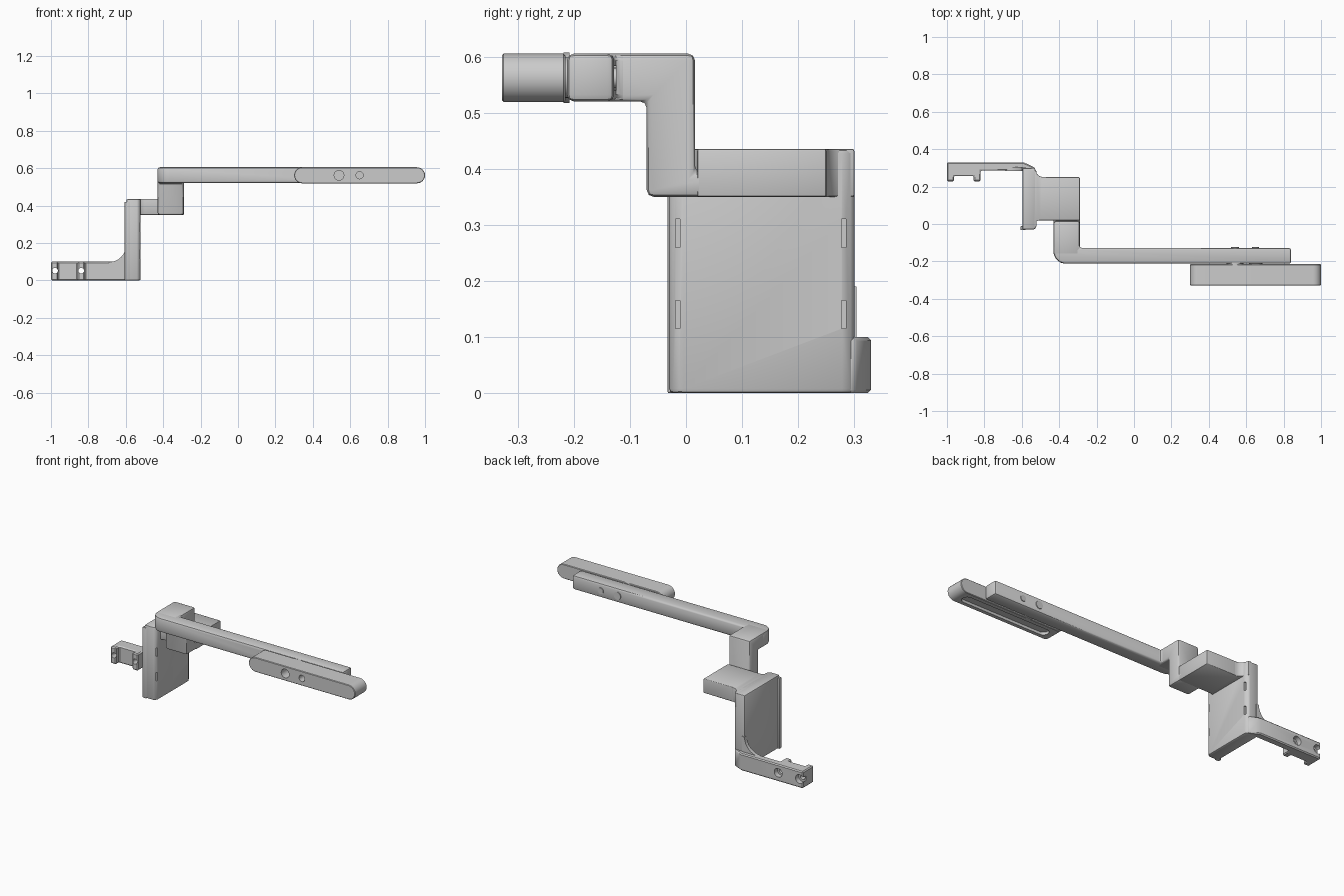
import bpy, bmesh, math
from mathutils import Vector

if "Cube" in bpy.data.objects:
    bpy.data.objects.remove(bpy.data.objects["Cube"])


def finish(ob, bevel=0.0, seg=2, cuts=()):
    bpy.context.view_layer.objects.active = ob
    for o in bpy.context.selected_objects:
        o.select_set(False)
    ob.select_set(True)
    if bevel:
        m = ob.modifiers.new("bevel", 'BEVEL')
        m.width, m.segments, m.limit_method = bevel, seg, 'ANGLE'
        m.angle_limit = math.radians(35)
        bpy.ops.object.modifier_apply(modifier="bevel")
    for c in cuts:
        m = ob.modifiers.new("cut", 'BOOLEAN')
        m.operation, m.object, m.solver = 'DIFFERENCE', c, 'EXACT'
        bpy.ops.object.modifier_apply(modifier="cut")
    bpy.ops.object.shade_smooth_by_angle(angle=math.radians(35))
    return ob


def prism(name, pts, axis, a, b):
    """Extrude a 2D outline along an axis: pts are (x,y), (x,z) or (y,z)."""
    bm = bmesh.new()

    def co(p, t):
        return {'z': (p[0], p[1], t), 'y': (p[0], t, p[1]), 'x': (t, p[0], p[1])}[axis]
    f = bm.faces.new([bm.verts.new(co(p, a)) for p in pts])
    ext = bmesh.ops.extrude_face_region(bm, geom=[f])
    d = Vector(co((0, 0), b - a))
    bmesh.ops.translate(bm, vec=d, verts=[v for v in ext['geom'] if isinstance(v, bmesh.types.BMVert)])
    bmesh.ops.recalc_face_normals(bm, faces=bm.faces)
    me = bpy.data.meshes.new(name)
    bm.to_mesh(me)
    bm.free()
    ob = bpy.data.objects.new(name, me)
    bpy.context.collection.objects.link(ob)
    return ob


def rect(x0, x1, y0, y1):
    return [(x0, y0), (x1, y0), (x1, y1), (x0, y1)]


def arc(cx, cy, r, a0, a1, n=8):
    return [(cx + r * math.cos(math.radians(a0 + (a1 - a0) * i / n)),
             cy + r * math.sin(math.radians(a0 + (a1 - a0) * i / n))) for i in range(n + 1)]


def stadium(x0, x1, y0, y1, n=12):
    r = (y1 - y0) / 2
    return arc(x1 - r, y0 + r, r, -90, 90, n) + arc(x0 + r, y0 + r, r, 90, 270, n)


cutters = []


def cutter(pts, axis, a, b):
    c = prism("cutter", pts, axis, a, b)
    c.hide_render = True
    cutters.append(c)
    return c


def hole(x, z, r, y0, y1):
    return cutter(arc(x, z, r, 0, 360 - 15, 23), 'y', y0, y1)


# mounting plate with chamfered front edges and edge notches
notches = [cutter(rect(y - 0.004, y + 0.004, z - 0.025, z + 0.025), 'x', -0.545, -0.5)
           for y in (-0.015, 0.281) for z in (0.14, 0.285)]
plate = prism("mounting_plate", [(-0.597, -0.03), (-0.533, -0.03), (-0.52, -0.012), (-0.52, 0.278),
                                 (-0.533, 0.30), (-0.597, 0.30)], 'z', 0, 0.435)
finish(plate, 0.008, 2, notches)
finish(prism("plate_lip", rect(-0.606, -0.58, -0.033, -0.012), 'z', 0, 0.42), 0.003)

# rear hook arm: shank, corner gusset, hooks
pin_holes = [h for x in (-0.978, -0.838)
             for h in (hole(x, 0.052, 0.015, 0.15, 0.4), hole(x, 0.052, 0.026, 0.30, 0.4))]
hook = prism("hook_arm", [(-1, 0.33), (-1, 0.228), (-0.963, 0.228), (-0.963, 0.257), (-0.857, 0.257),
                          (-0.857, 0.228), (-0.82, 0.228), (-0.82, 0.285), (-0.53, 0.285),
                          (-0.53, 0.302), (-0.59, 0.33)], 'z', 0, 0.10)
finish(hook, 0.006, 1, pin_holes)
gusset = prism("arm_gusset", [(-0.58, 0.03), (-0.58, 0.19)] + arc(-0.69, 0.19, 0.092, 0, -90)
               + [(-0.69, 0.03)], 'y', 0.283, 0.304)
finish(gusset)

# flared neck and block in front of the plate
neck = prism("neck_block", [(-0.55, -0.028)] + arc(-0.50, -0.03, 0.05, 150, 90, 4)
             + [(-0.29, 0.02), (-0.29, 0.25), (-0.48, 0.25)]
             + arc(-0.48, 0.30, 0.05, -90, -180, 6) + [(-0.55, 0.30)], 'z', 0.35, 0.435)
finish(neck, 0.014)

# stepped riser between block and long arm
riser = prism("riser", [(-0.07, 0.35), (0.05, 0.35), (0.05, 0.393), (0.016, 0.393), (0.016, 0.605),
                        (-0.17, 0.605), (-0.17, 0.52), (-0.07, 0.52)], 'x', -0.43, -0.29)
finish(riser, 0.012)

# long arm with a rounded outer corner
bolts = [hole(0.54, 0.562, 0.026, -0.4, -0.18), hole(0.65, 0.562, 0.019, -0.4, -0.18)]
arm = prism("long_arm", arc(-0.365, -0.147, 0.065, 180, 270) +
            [(0.84, -0.212), (0.84, -0.128), (-0.29, -0.128), (-0.29, -0.10), (-0.43, -0.10)],
            'z', 0.52, 0.605)
finish(arm, 0.012, 2, bolts)

# end pad with rounded ends, bolt holes and a slot underneath
slot = cutter(stadium(0.36, 0.94, -0.303, -0.243), 'z', 0.45, 0.535)
pad = prism("end_pad", stadium(0.30, 1.0, 0.519, 0.605), 'y', -0.328, -0.215)
finish(pad, 0.003, 1, bolts + [slot])

# washers between pad and arm, and bolt tips on the arm's back
for x, r in ((0.54, 0.045), (0.65, 0.036)):
    finish(prism("washer", arc(x, 0.562, r, 0, 345, 23), 'y', -0.218, -0.208))
    finish(prism("bolt_tip", arc(x, 0.562, r * 0.5, 0, 345, 23), 'y', -0.15, -0.124))

for c in cutters:
    bpy.data.objects.remove(c, do_unlink=True)
